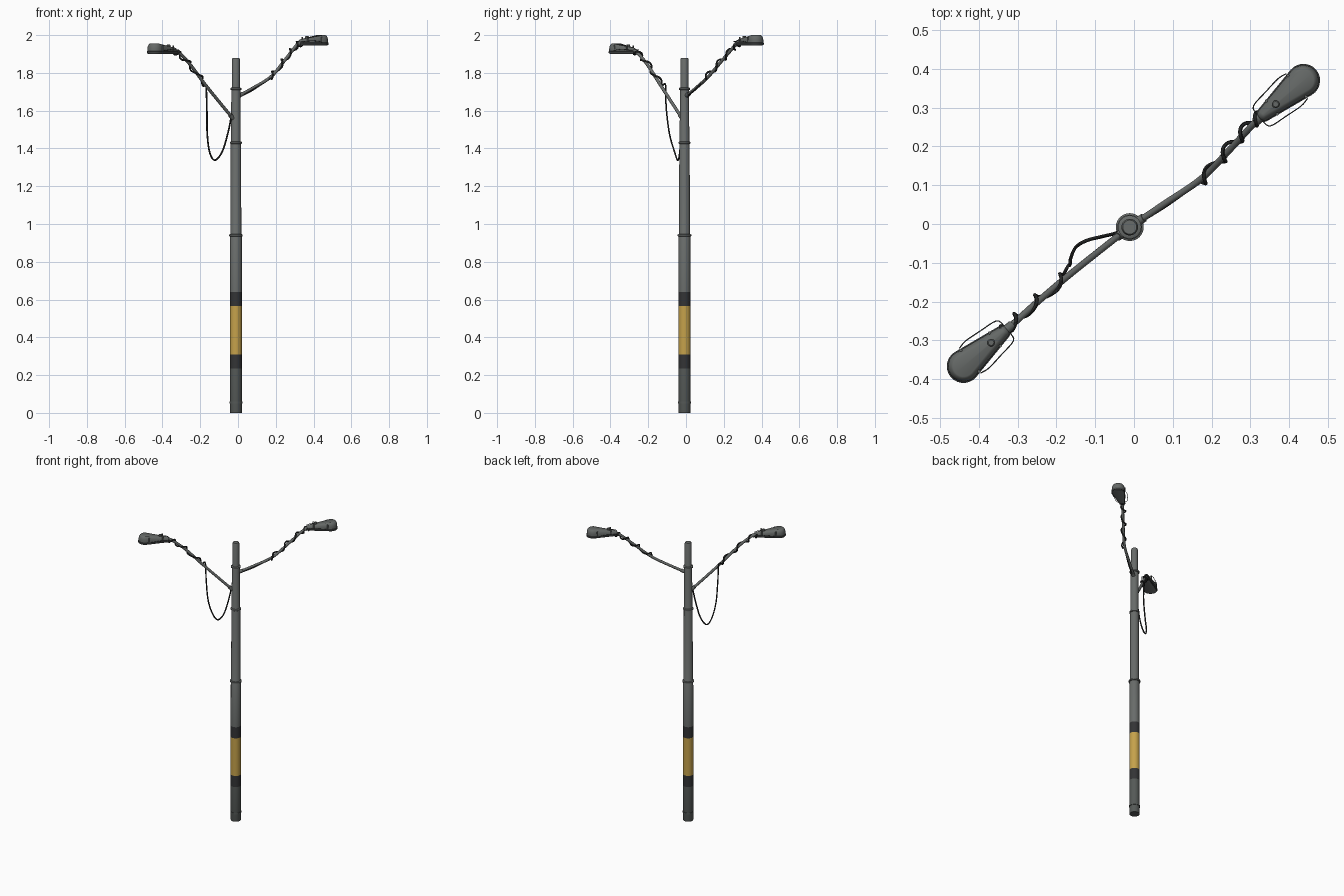
import bpy, bmesh, math
from mathutils import Vector

if "Cube" in bpy.data.objects:
    bpy.data.objects.remove(bpy.data.objects["Cube"])

def mat(name, r, g, b):
    m = bpy.data.materials.new(name)
    m.diffuse_color = (r, g, b, 1)
    m.use_nodes = True
    m.node_tree.nodes["Principled BSDF"].inputs["Base Color"].default_value = m.diffuse_color
    return m

GREY = mat("pole grey", 0.14, 0.15, 0.145)
BASE = mat("base dark grey", 0.09, 0.1, 0.095)
BLACK = mat("stripe black", 0.033, 0.034, 0.036)
YELLOW = mat("stripe yellow", 0.56, 0.36, 0.07)
HEAD = mat("lamp grey", 0.13, 0.14, 0.135)
RIM = mat("rim dark grey", 0.06, 0.065, 0.065)
LENS = mat("lens grey", 0.16, 0.17, 0.17)
CABLE = mat("cable black", 0.017, 0.018, 0.018)

PX, PY = -0.011, -0.008

def finish(name, bm, mats, angle=40):
    bmesh.ops.recalc_face_normals(bm, faces=bm.faces)
    me = bpy.data.meshes.new(name)
    bm.to_mesh(me)
    bm.free()
    for m in mats:
        me.materials.append(m)
    ob = bpy.data.objects.new(name, me)
    bpy.context.collection.objects.link(ob)
    bpy.ops.object.select_all(action='DESELECT')
    ob.select_set(True)
    bpy.context.view_layer.objects.active = ob
    bpy.ops.object.shade_smooth_by_angle(angle=math.radians(angle))
    return ob

def loft(bm, rings):
    """Bridge a list of equal-length point rings and cap both ends."""
    vs = [[bm.verts.new(p) for p in r] for r in rings]
    n = len(vs[0])
    for a, b in zip(vs, vs[1:]):
        for i in range(n):
            bm.faces.new((a[i], a[(i + 1) % n], b[(i + 1) % n], b[i]))
    bm.faces.new(vs[0][::-1])
    bm.faces.new(vs[-1])

def lathe(name, profile, mats, cx=PX, cy=PY, n=24):
    bm = bmesh.new()
    loft(bm, [[(cx + r * math.cos(math.tau * i / n), cy + r * math.sin(math.tau * i / n), z)
               for i in range(n)] for r, z in profile])
    return finish(name, bm, mats)

def smooth_path(pts, steps=10):
    """Catmull-Rom points through a short control list."""
    p = [Vector(q) for q in pts]
    p = [2 * p[0] - p[1]] + p + [2 * p[-1] - p[-2]]
    out = []
    for i in range(1, len(p) - 2):
        a, b, c, d = p[i - 1:i + 3]
        for k in range(steps):
            t = k / steps
            out.append(0.5 * (2 * b + (c - a) * t + (2 * a - 5 * b + 4 * c - d) * t * t
                              + (3 * b - a - 3 * c + d) * t ** 3))
    return out + [p[-2]]

def tube(name, pts, radius, m, sides=8, closed=False):
    bm = bmesh.new()
    rings = []
    for i, p in enumerate(pts):
        d = (pts[min(i + 1, len(pts) - 1)] - pts[max(i - 1, 0)]).normalized()
        if i == 0:
            u = d.orthogonal().normalized()
        u = (u - d * u.dot(d)).normalized()
        v = d.cross(u)
        rings.append([p + radius * (u * math.cos(math.tau * k / sides) + v * math.sin(math.tau * k / sides))
                      for k in range(sides)])
    loft(bm, rings)
    return finish(name, bm, [m], 60)

def coil(path, start, turns, offset):
    """Helix around a path, starting at a fraction along it."""
    out, n = [], 130
    for i in range(n + 1):
        t = start + (1 - start) * i / n
        f = t * (len(path) - 1)
        k = min(int(f), len(path) - 2)
        p = path[k].lerp(path[k + 1], f - k)
        d = (path[k + 1] - path[k]).normalized()
        side = d.cross(Vector((0, 0, 1))).normalized()
        up = side.cross(d)
        a = math.tau * turns * i / n - 0.8
        r = offset * (1 + 0.35 * math.sin(i * 0.19))
        out.append(p + r * (side * math.cos(a) + up * math.sin(a)))
    return out

# Pole with stepped sections; stripes by height
pole = lathe("pole", [(0.031, 0), (0.032, 0.004), (0.032, 0.235), (0.032, 0.31), (0.032, 0.565),
                      (0.0315, 0.64), (0.031, 0.94), (0.0285, 0.945), (0.0275, 1.43), (0.0255, 1.435),
                      (0.0245, 1.71), (0.0215, 1.72), (0.0215, 1.872), (0.018, 1.88)],
             [GREY, BASE, BLACK, YELLOW])
for f in pole.data.polygons:
    z = f.center.z
    f.material_index = 1 if z < 0.235 else 2 if z < 0.31 else 3 if z < 0.565 else 2 if z < 0.64 else 0

# Weld rings
for name, z, r in (("base_ring", 0.055, 0.034), ("lower_ring", 0.94, 0.036),
                   ("middle_ring", 1.43, 0.032), ("upper_ring", 1.715, 0.03)):
    lathe(name, [(r - 0.006, z - 0.007), (r, z - 0.004), (r, z + 0.004), (r - 0.006, z + 0.007)],
          [BASE if z < 0.1 else GREY])

# Lamp head: rounded teardrop outline lofted through height layers
def outline(inset, scale=1.0):
    r0, r1, s0, s1 = 0.019 - inset, 0.043 - inset, 0.017, 0.152
    tilt = math.acos(-(r1 - r0) / (s1 - s0))      # tangent angle of the two end circles
    tilt = math.pi - tilt
    pts = []
    for i in range(15):
        a = -(math.pi - tilt) + 2 * (math.pi - tilt) * i / 14
        pts.append((s1 + r1 * math.cos(a), r1 * math.sin(a)))
    for i in range(9):
        a = (math.pi - tilt) + 2 * tilt * i / 8
        pts.append((s0 + r0 * math.cos(a), r0 * math.sin(a)))
    return pts

def lamp(side, origin, yaw):
    o = Vector(origin)
    c, s = math.cos(yaw), math.sin(yaw)

    def place(x, y, z):
        return o + Vector((c * x - s * y, s * x + c * y, z))

    def slab(name, layers, m):
        bm = bmesh.new()
        loft(bm, [[place(x, y, z * (0.55 + 0.45 * min(x / 0.11, 1)) if z > 0.02 else z)
                   for x, y in outline(ins)] for ins, z in layers])
        return finish(name, bm, [m], 50)

    slab(side + "_lamp_housing", [(0.003, 0.012), (0.003, 0.03), (0.005, 0.042), (0.009, 0.05),
                                  (0.013, 0.054), (0.0165, 0.056)], HEAD)
    slab(side + "_lamp_rim", [(0.002, 0.004), (0, 0.007), (0, 0.015), (0.003, 0.017)], RIM)
    slab(side + "_lamp_lens", [(0.012, 0.0), (0.007, 0.002), (0.006, 0.006)], LENS)
    # Sensor button on the housing top
    p = place(0.058, 0, 0)
    lathe(side + "_lamp_button", [(0.010, p.z + 0.035), (0.010, p.z + 0.049), (0.007, p.z + 0.052)],
          [HEAD], p.x, p.y, 14)
    # Thin wire bails and hinge blocks along both sides
    for k, lab in ((1, "left"), (-1, "right")):
        pts = [place(x, k * y, z) for x, y, z in ((0.004, 0.014, 0.02), (0.012, 0.034, 0.022),
               (0.06, 0.041, 0.026), (0.105, 0.046, 0.022), (0.13, 0.042, 0.018))]
        tube(f"{side}_lamp_{lab}_bail", smooth_path(pts, 4), 0.0016, RIM, 6)
        for x, y in ((0.045, 0.022), (0.13, 0.036)):
            q = place(x, k * y, 0)
            lathe(f"{side}_lamp_{lab}_bolt", [(0.004, q.z + 0.02), (0.004, q.z + 0.046)],
                  [HEAD], q.x, q.y, 8)

lamp("right", (0.321, 0.271, 1.944), math.radians(40.5))
lamp("left", (-0.324, -0.268, 1.899), math.radians(220.5))

# Arms
right_arm = smooth_path([(PX, PY, 1.67), (0.08, 0.053, 1.72), (0.175, 0.118, 1.78),
                         (0.25, 0.195, 1.87), (0.31, 0.26, 1.945), (0.345, 0.291, 1.963)])
left_arm = smooth_path([(PX, PY, 1.54), (-0.09, -0.07, 1.635), (-0.175, -0.138, 1.74),
                        (-0.25, -0.202, 1.84), (-0.31, -0.256, 1.904), (-0.348, -0.288, 1.918)])
for side, arm in (("right", right_arm), ("left", left_arm)):
    tube(side + "_arm", arm, 0.0085, GREY, 12)
    tube(side + "_arm_socket", arm[-10:], 0.012, HEAD, 12)
    tube(side + "_arm_foot", arm[2:5], 0.0115, GREY, 12)

# Cables wound round the arms
tube("right_coiled_cable", coil(right_arm, 0.38, 4.6, 0.0135), 0.005, CABLE, 6)
tube("right_straight_cable", smooth_path([(0.012, 0.004, 1.675), (0.08, 0.046, 1.711),
     (0.14, 0.088, 1.752), (0.17, 0.108, 1.774)]), 0.005, CABLE, 6)
left_coil = coil(left_arm, 0.39, 3.6, 0.0135)
tube("left_coiled_cable", left_coil, 0.005, CABLE, 6)

# Slack cable hanging from the left arm back to the pole
tube("hanging_cable", smooth_path([left_coil[0], (-0.17, -0.108, 1.735), (-0.165, -0.105, 1.62),
     (-0.163, -0.088, 1.48), (-0.15, -0.06, 1.38), (-0.123, -0.043, 1.338), (-0.085, -0.033, 1.38),
     (-0.055, -0.026, 1.475), (-0.036, -0.02, 1.565)]), 0.0045, CABLE, 6)
